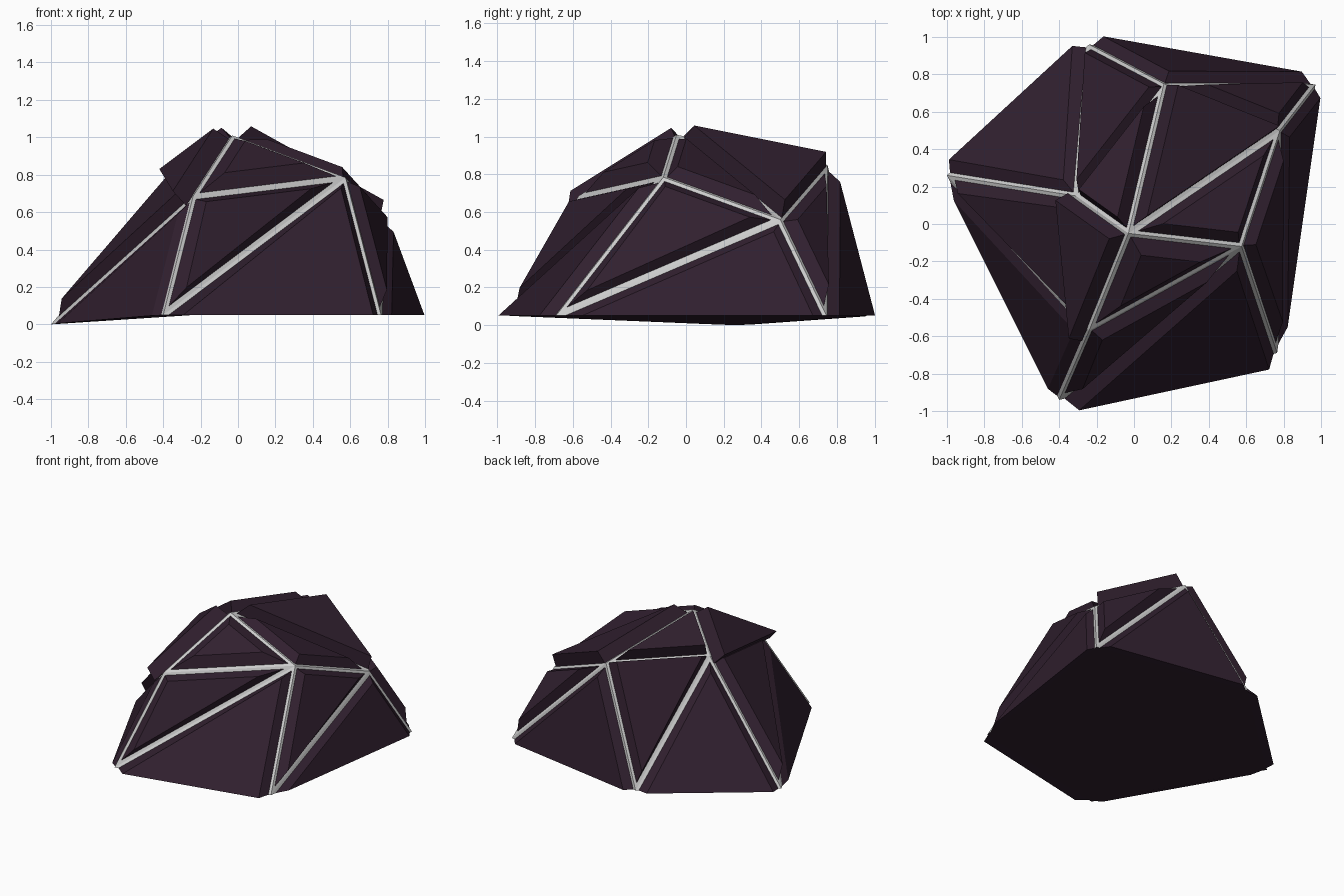
import bpy, bmesh
from mathutils import Vector

if "Cube" in bpy.data.objects:
    bpy.data.objects.remove(bpy.data.objects["Cube"])

# Corner points of the faceted boulder; D E G K J form the base
P = {k: Vector(v) for k, v in dict(
    A=(-.03, -.05, 1.01), B=(.575, -.12, .785), C=(-.24, -.57, .685),
    D=(-.40, -.94, .05), E=(.765, -.69, .05), F=(.78, .50, .56),
    G=(.97, .745, .05), H=(.16, .75, .85), I=(-.31, .15, .80),
    J=(-1.0, .26, 0), K=(-.24, .96, .05)).items()}
BASE = "DEGKJ"
FACES = "ABF AFH AHI AIC ACB BCD BDE BEF EGF FGH GKH HKI KJI IJC JDC".split()
# Plate thickness and top inset where they differ from the usual
HEIGHT = dict(AIC=.10, AFH=.095, AHI=.085, EGF=.035, JDC=.025, GKH=.055,
              KJI=.045, BEF=.05)
TAPER = dict(AIC=.035, AFH=.04, AHI=.04, ACB=.09, JDC=.075)
OVERHANG = {("AIC", "IC"): -.06, ("AFH", "FH"): 0, ("HKI", "IH"): 0}


def finish(bm, name, color=None):
    bmesh.ops.recalc_face_normals(bm, faces=bm.faces[:])
    me = bpy.data.meshes.new(name)
    bm.to_mesh(me)
    bm.free()
    ob = bpy.data.objects.new(name, me)
    bpy.context.collection.objects.link(ob)
    if color:
        mat = bpy.data.materials.new(name + "_color")
        mat.diffuse_color = color
        mat.use_nodes = True
        mat.node_tree.nodes["Principled BSDF"].inputs["Base Color"].default_value = mat.diffuse_color
        me.materials.append(mat)
    return ob


# Pale core that shows through the seams
bm = bmesh.new()
vert = {k: bm.verts.new(p) for k, p in P.items()}
for f in FACES:
    bm.faces.new([vert[k] for k in f])
finish(bm, "pale_core")


def outline(f, inset):
    """Triangle corners moved in from each seam edge; base edges stay put."""
    def width(a, b):
        if a in BASE and b in BASE:
            return 0
        return OVERHANG.get((f, a + b), inset)
    pts = []
    for i in range(3):
        k, nxt, prv = f[i], f[(i + 1) % 3], f[i - 1]
        u, w = (P[nxt] - P[k]).normalized(), (P[prv] - P[k]).normalized()
        pts.append(P[k] + (width(k, nxt) * w + width(prv, k) * u) / u.cross(w).length)
    return pts


# Dark stone plates, one raised from every face
bm = bmesh.new()
center = Vector((0, 0, .3))
for f in FACES:
    a, b, c = (P[k] for k in f)
    n = (b - a).cross(c - a).normalized()
    if n.dot((a + b + c) / 3 - center) < 0:
        n = -n
    flat = Vector((n.x, n.y, 0))
    low, top = outline(f, .018), outline(f, TAPER.get(f, .06))
    h = HEIGHT.get(f, .06)
    # base corners slide outward level with the ground
    push = [flat / flat.length_squared if k in BASE else n for k in f]
    lo = [bm.verts.new(p - d * .002) for p, d in zip(low, push)]
    hi = [bm.verts.new(p + d * h) for p, d in zip(top, push)]
    bm.faces.new(lo)
    bm.faces.new(hi)
    for i in range(3):
        j = (i + 1) % 3
        bm.faces.new((lo[i], lo[j], hi[j], hi[i]))
finish(bm, "stone_plates", (.03, .014, .028, 1))

# Dark underside
bm = bmesh.new()
bm.faces.new([bm.verts.new(P[k]) for k in reversed(BASE)])
base = finish(bm, "underside", (.03, .014, .028, 1))
if base.data.polygons[0].normal.z > 0:
    base.data.flip_normals()
